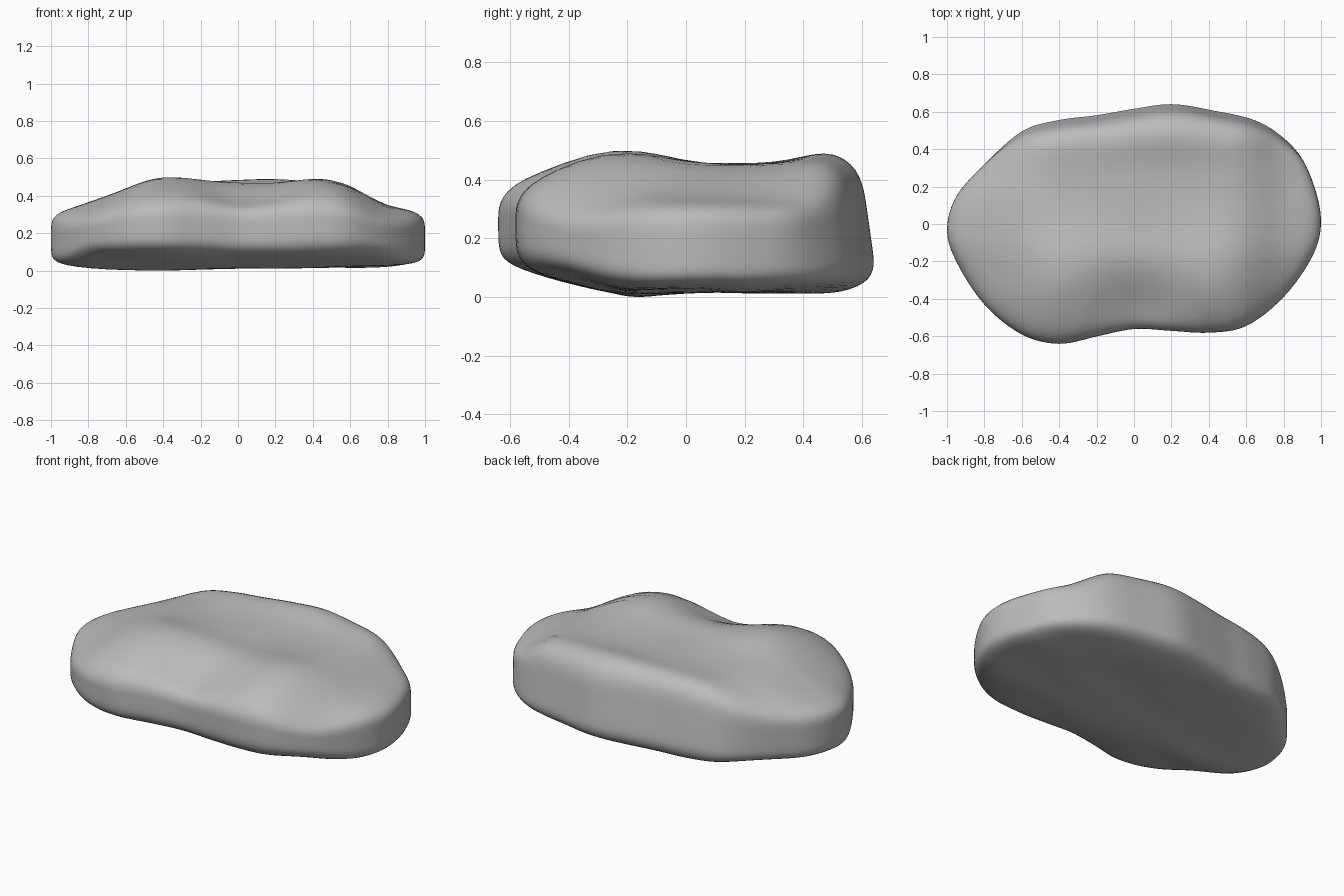
import bpy, bmesh
from math import exp, sin, cos, pi
from mathutils import Vector, noise

if "Cube" in bpy.data.objects:
    bpy.data.objects.remove(bpy.data.objects["Cube"])

# Plan outline of the boulder, counter-clockwise
OUTLINE = [Vector(p) for p in (
    (1, 0), (.965, .2), (.865, .4), (.67, .55), (.4, .615), (.2, .645), (0, .62), (-.2, .585),
    (-.4, .56), (-.6, .5), (-.8, .32), (-.95, .15), (-1, -.03), (-.95, -.2), (-.8, -.43),
    (-.6, -.59), (-.4, -.64), (-.2, -.6), (0, -.56), (.2, -.57), (.4, -.58),
    (.6, -.545), (.8, -.39), (.95, -.18))]
AROUND, HALF = 144, 26


def outline(u):
    """Closed smooth curve through the outline points."""
    n = len(OUTLINE)
    i, t = int(u * n), u * n % 1
    a, b, c, d = (OUTLINE[(i + k) % n] for k in (-1, 0, 1, 2))
    return .5 * (2 * b + (c - a) * t + (2 * a - 5 * b + 4 * c - d) * t ** 2
                 + (3 * b - a - 3 * c + d) * t ** 3)


def step(lo, hi, v):
    t = min(1, max(0, (v - lo) / (hi - lo)))
    return t * t * (3 - 2 * t)


def bump(x, y, cx, cy, rx, ry):
    return exp(-((x - cx) / rx) ** 2 - ((y - cy) / ry) ** 2)


def top(x, y):
    """Plateau with low ends, two front lobes, a back ridge and a front scoop."""
    z = .368 + .095 * (step(.83, .55, x) if x > 0 else step(-.95, -.45, x))
    z += .056 * bump(x, y, -.4, -.27, .22, .22) + .056 * bump(x, y, .45, -.27, .19, .22)
    z += .018 * bump(x, y, 0, -.17, .3, .12)
    z += .07 * bump(x, y, .05, .54, .75, .16)
    z -= .05 * bump(x, y, .04, -.45, .24, .13)
    return z + .008 * noise.noise(Vector((x * 3, y * 3, 1)))


def bottom(x, y):
    """Nearly flat underside that lifts toward the front."""
    return .024 + .05 * step(-.15, -.6, y) - .02 * bump(x, y, -.4, -.17, .4, .13) \
        - .012 * bump(x, y, -.2, .5, .5, .1) \
        + .012 * noise.noise(Vector((x * 2, y * 5, 4)))


# Boulder: rings sweep from the top pole over the rim to the bottom pole
bm = bmesh.new()
rings = []
for r in range(1, 2 * HALF):
    upper = r <= HALF
    t = (r if upper else 2 * HALF - r) / HALF
    a = pi / 2 * t ** 2.5 / (t ** 2.5 + (1 - t) ** 2.5)
    ring = []
    for k in range(AROUND):
        rim = outline(k / AROUND)
        # The front rolls over softly; ends, back and underside are squarer
        front = step(-.1, -.5, rim.y)
        power = .43 + .28 * front if upper else .27 + .12 * front
        x, y = rim * sin(a) ** power
        h = .5 + (.5 if upper else -.5) * max(0, cos(a)) ** power
        y -= .07 * max(0, h - .2) * step(.3, .6, y)
        lo, hi = bottom(x, y), top(x, y)
        ring.append(bm.verts.new((x, y, lo + (hi - lo) * h)))
    rings.append(ring)
for above, below in zip(rings, rings[1:]):
    for k in range(AROUND):
        j = (k + 1) % AROUND
        bm.faces.new((above[k], below[k], below[j], above[j]))
for ring, height in ((rings[0], top), (rings[-1], bottom)):
    pole = bm.verts.new((0, 0, height(0, 0)))
    for k in range(AROUND):
        bm.faces.new((pole, ring[k], ring[(k + 1) % AROUND]))
bmesh.ops.recalc_face_normals(bm, faces=bm.faces)
for _ in range(2):
    bmesh.ops.smooth_vert(bm, verts=bm.verts, factor=.4,
                          use_axis_x=True, use_axis_y=True, use_axis_z=True)
for f in bm.faces:
    f.smooth = True

# Stand it on the ground, centred
lows, highs = ([pick(v.co[i] for v in bm.verts) for i in range(3)] for pick in (min, max))
shift = Vector(((lows[0] + highs[0]) / 2, (lows[1] + highs[1]) / 2, lows[2]))
bmesh.ops.translate(bm, verts=bm.verts, vec=-shift)

mesh = bpy.data.meshes.new("boulder")
bm.to_mesh(mesh)
bm.free()
boulder = bpy.data.objects.new("boulder", mesh)
bpy.context.collection.objects.link(boulder)

# Stone colour
stone = bpy.data.materials.new("stone grey")
stone.use_nodes = True
stone.diffuse_color = (.5, .5, .5, 1)
stone.node_tree.nodes["Principled BSDF"].inputs["Base Color"].default_value = (.5, .5, .5, 1)
mesh.materials.append(stone)
